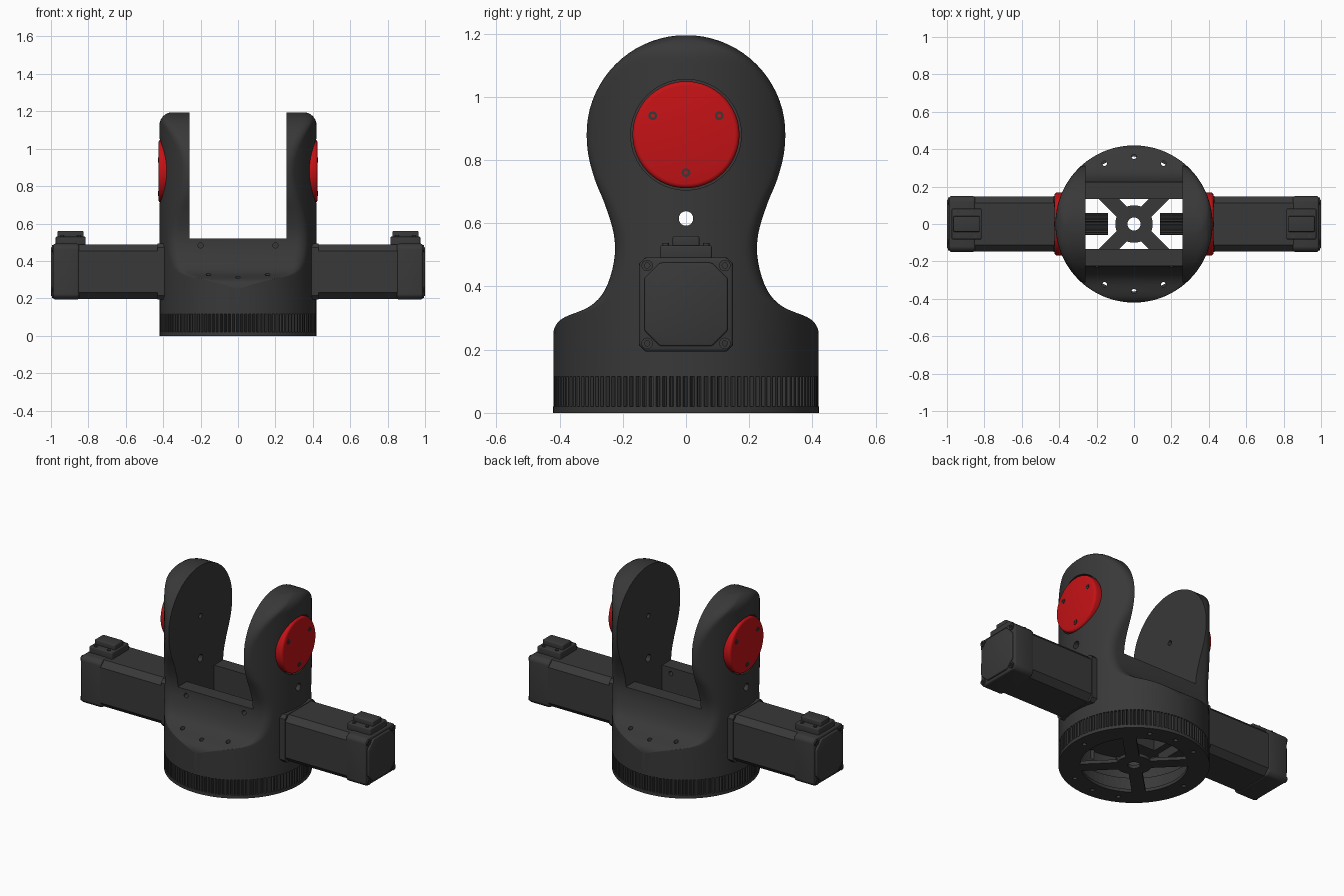
import bpy, bmesh
from math import sin, cos, pi, radians, sqrt, atan2, asin

if "Cube" in bpy.data.objects:
    bpy.data.objects.remove(bpy.data.objects["Cube"])


def material(name, rgb):
    m = bpy.data.materials.new(name)
    m.diffuse_color = (*rgb, 1)
    m.use_nodes = True
    m.node_tree.nodes["Principled BSDF"].inputs["Base Color"].default_value = m.diffuse_color
    return m


DARK = material("charcoal", (0.04, 0.04, 0.04))
RED = material("red", (0.55, 0.006, 0.008))


def activate(ob):
    bpy.ops.object.select_all(action='DESELECT')
    ob.select_set(True)
    bpy.context.view_layer.objects.active = ob


def loft(name, rings, mat=DARK):
    """Closed solid through rings that share one point count."""
    bm = bmesh.new()
    vr = [[bm.verts.new(p) for p in r] for r in rings]
    n = len(vr[0])
    for a, b in zip(vr, vr[1:]):
        for i in range(n):
            j = (i + 1) % n
            bm.faces.new((a[i], a[j], b[j], b[i]))
    bm.faces.new(vr[0])
    bm.faces.new(vr[-1])
    bmesh.ops.recalc_face_normals(bm, faces=bm.faces[:])
    me = bpy.data.meshes.new(name)
    bm.to_mesh(me)
    bm.free()
    ob = bpy.data.objects.new(name, me)
    bpy.context.collection.objects.link(ob)
    me.materials.append(mat)
    return ob


def prism(name, pts, a, b, axis='z', mat=DARK, bevel=0):
    place = {'x': lambda u, v, w: (w, u, v), 'y': lambda u, v, w: (u, w, v),
             'z': lambda u, v, w: (u, v, w)}[axis]
    ob = loft(name, [[place(u, v, w) for u, v in pts] for w in (a, b)], mat)
    if bevel:
        m = ob.modifiers.new("bevel", 'BEVEL')
        m.width, m.segments, m.limit_method = bevel, 3, 'ANGLE'
        m.angle_limit = radians(40)
        activate(ob)
        bpy.ops.object.modifier_apply(modifier="bevel")
    return ob


def circle(r, u=0, v=0, n=24):
    return [(u + r * cos(2 * pi * i / n), v + r * sin(2 * pi * i / n)) for i in range(n)]


def gear(r0, r1, n, u=0, v=0):
    return [(u + r * cos(2 * pi * (i + k) / n), v + r * sin(2 * pi * (i + k) / n))
            for i in range(n) for k, r in ((0, r0), (.2, r1), (.6, r1), (.8, r0))]


def rect(u0, u1, v0, v1):
    return [(u0, v0), (u1, v0), (u1, v1), (u0, v1)]


def octagon(h, c, v=0):
    d = h - c
    return [(x, v + z) for x, z in ((h, -d), (h, d), (d, h), (-d, h),
                                    (-h, d), (-h, -d), (-d, -h), (d, -h))]


def cut(ob, *args):
    c = prism("cutter", *args)
    m = ob.modifiers.new("cut", 'BOOLEAN')
    m.operation, m.object, m.solver = 'DIFFERENCE', c, 'EXACT'
    activate(ob)
    bpy.ops.object.modifier_apply(modifier="cut")
    bpy.data.objects.remove(c)


def smooth(ob, deg=32):
    activate(ob)
    bpy.ops.object.shade_smooth_by_angle(angle=radians(deg))


# Fork body: round section squeezed to the side outline, corners rounded
def section(h, z):
    R = .42 if z < 1.125 else .35 + sqrt(max(0, .07 ** 2 - (z - 1.125) ** 2))
    h = min(h, R - .0001)
    f = min(.07, h * .9)
    cx = sqrt(max(0, (R - f) ** 2 - (h - f) ** 2))
    a0 = atan2(h - f, cx)
    q = [(R * cos(a0 * i / 14), R * sin(a0 * i / 14)) for i in range(15)]
    for i in range(1, 8):
        t = a0 + (pi / 2 - a0) * i / 7
        q.append((cx + f * cos(t), h - f + f * sin(t)))
    q.append((0, h))
    full = (q + [(-x, y) for x, y in reversed(q[:-1])] + [(-x, -y) for x, y in q[1:]]
            + [(x, -y) for x, y in reversed(q[1:-1])])
    return [(x, y, z) for x, y in full]


key = [(.42, .2), (.42, .25), (.41, .28), (.383, .303), (.304, .337), (.256, .39),
       (.228, .478), (.228, .563), (.256, .658), (.288, .737), (.309, .815), (.315, .88),
       (.31, .93)]
outline = [(.42, .115)]
for p0, p1, p2, p3 in zip(key, key[1:], key[2:], key[3:]):
    for i in range(4):
        t = i / 4
        outline.append(tuple(.5 * (2 * b + (c - a) * t + (2 * a - 5 * b + 4 * c - d) * t * t
                                   + (3 * b - a - 3 * c + d) * t ** 3)
                             for a, b, c, d in zip(p0, p1, p2, p3)))
outline += [(.315 * cos(radians(a)), .88 + .315 * sin(radians(a))) for a in range(0, 86, 5)]
body = loft("fork_body", [section(h, z) for h, z in outline])

# Fork slot, saddle opening, hollow base, cap recesses and screw holes
SHOULDER = [(sy * .36 * sin(radians(a)), sy * .36 * cos(radians(a)))
            for sy in (1, -1) for a in (-26, 0, 26)]
cut(body, circle(.36, n=64), .05, .25)
cut(body, rect(-.26, .26, -.135, .135), .2, .6)
cut(body, rect(-.26, .26, -.6, .6), .52, 1.4)
for s in (1, -1):
    cut(body, circle(.175, 0, .88, 64), s * .37, s * .5, 'x')
    cut(body, circle(.023, 0, .615), s * .2, s * .5, 'x')
    cut(body, circle(.015, 0, .88), s * .2, s * .34, 'x')
    cut(body, circle(.014, s * .2, .483, 16), -.3, -.1, 'y')
for x, y in SHOULDER:
    cut(body, circle(.013, x, y, 16), .2, .5)
smooth(body)

# Ribbed ring around the base
ring = prism("ribbed_ring", gear(.406, .419, 120), .018, .117)
cut(ring, circle(.345, n=64), -.1, .3)
for x, y in SHOULDER:
    cut(ring, circle(.013, x, y, 16), -.1, .3)

# Base plate with four windows between diagonal spokes
plate = prism("base_plate", circle(.42, n=96), 0, .02)
for k in range(4):
    win = []
    for r, sgn in ((.3, 1), (.1, -1)):
        w = pi / 4 - asin(.038 / r)
        win += [(r * cos(k * pi / 2 + sgn * w * t / 6), r * sin(k * pi / 2 + sgn * w * t / 6))
                for t in range(-6, 7)]
    cut(plate, win, -.1, .1)
cut(plate, circle(.035), -.1, .1)
for x, y in SHOULDER + [(.36, 0), (-.36, 0)]:
    cut(plate, circle(.013, x, y, 16), -.1, .1)
smooth(plate)

# Both sides: red joint cap, motor, connector, bolts and drive pulley
MZ = .343
for s, side in ((1, "right"), (-1, "left")):
    def part(name, pts, a, b, mat=DARK, bevel=0):
        ob = prism(f"{side}_{name}", pts, s * a, s * b, 'x', mat, bevel)
        smooth(ob)
        return ob

    part("joint_cap", circle(.169, 0, .88, 64), .36, .425, RED, .014)
    for y, z in ((-.105, .94), (.105, .94), (0, .76)):
        b = part("cap_bolt", circle(.014, y, z, 16), .41, .428)
        cut(b, circle(.007, y, z, 6), s * .42, s * .5, 'x')

    part("motor_flange", octagon(.149, .02, MZ), .30, .43)
    part("motor_body", octagon(.146, .035, MZ), .42, .86)
    part("motor_end_cap", octagon(.149, .02, MZ), .85, .988, bevel=.01)
    part("motor_end_boss", octagon(.132, .05, MZ), .98, 1.0, bevel=.006)
    for y in (-.123, .123):
        for z in (MZ - .123, MZ + .123):
            b = part("motor_bolt", circle(.018, y, z, 16), .975, .995)
            cut(b, circle(.009, y, z, 6), s * .985, s * 1.1, 'x')

    part("connector_base", rect(-.082, .082, .48, .53), .815, .975, bevel=.006)
    part("connector_top", rect(-.042, .042, .52, .56), .825, .965, bevel=.006)
    for x in (.85, .94):
        for y in (-.064, .064):
            smooth(prism(f"{side}_connector_screw", circle(.01, s * x, y, 12), .52, .537))

    part("motor_shaft", circle(.03, 0, MZ), .2, .32)
    prism(f"{side}_pulley", gear(.053, .06, 22, 0, MZ), s * .14, s * .26, 'x')
